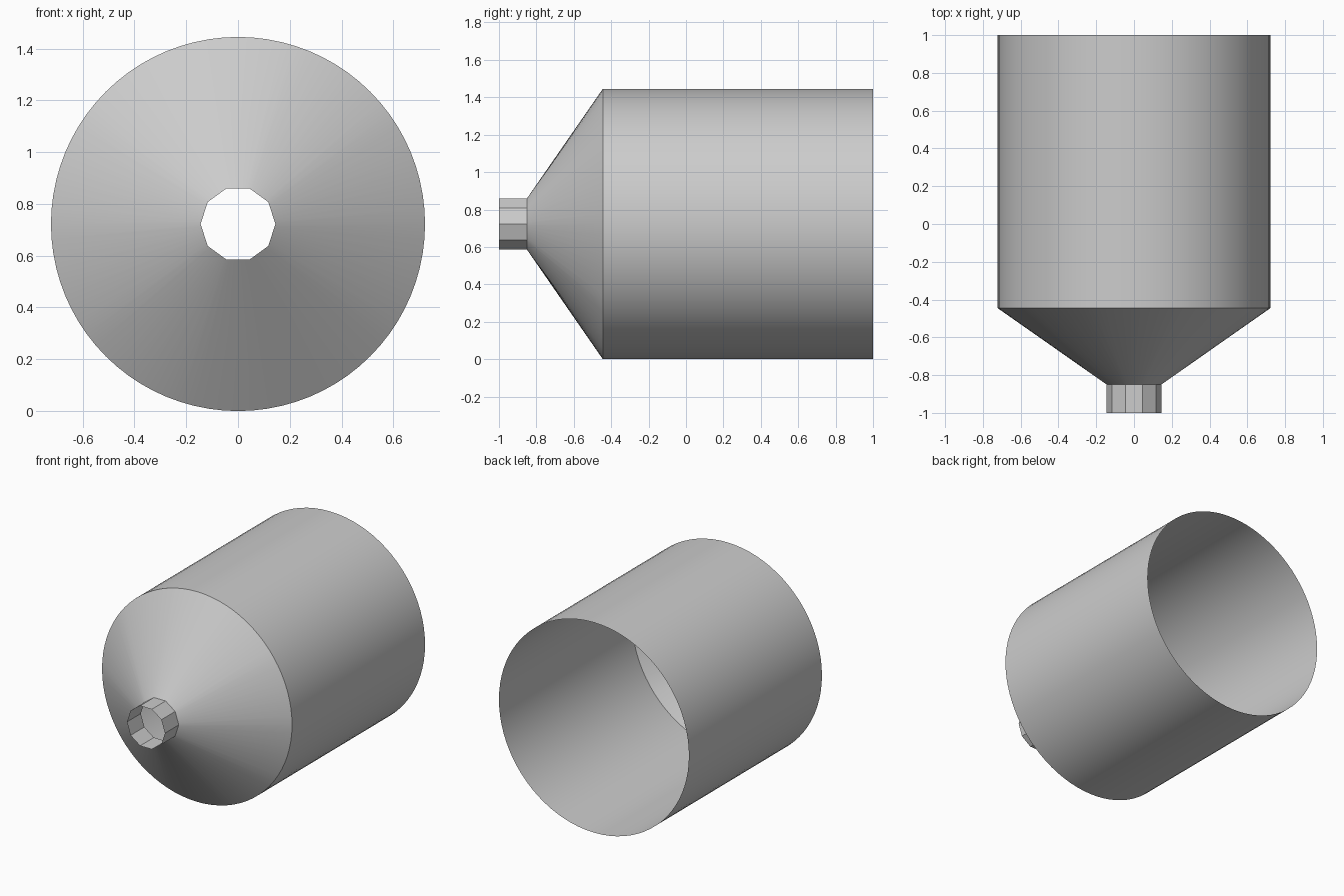
import bpy, math

if "Cube" in bpy.data.objects:
    bpy.data.objects.remove(bpy.data.objects["Cube"])

SIDES = 80          # round sections (multiple of the neck sides)
NECK_SIDES = 10
CZ = 0.7225         # height of the axis
R_BODY, R_NECK = 0.7225, 0.1445

grey = bpy.data.materials.new("light_grey")
grey.diffuse_color = (0.604, 0.604, 0.604, 1)
grey.use_nodes = True
grey.node_tree.nodes["Principled BSDF"].inputs["Base Color"].default_value = grey.diffuse_color


def circle_radius(a):
    return R_BODY


def neck_radius(a):
    # distance from the axis to the ten-sided neck outline at angle a
    half = math.pi / NECK_SIDES
    return R_NECK * math.cos(half) / math.cos(a % (2 * half) - half)


def tube(name, n, rings, smooth):
    """Open single-skin tube along y; rings = [(y, radius function), ...]"""
    verts, faces = [], []
    for y, rad in rings:
        for i in range(n):
            a = 2 * math.pi * i / n
            r = rad(a)
            verts.append((r * math.cos(a), y, CZ + r * math.sin(a)))
    for k in range(len(rings) - 1):
        for i in range(n):
            j = (i + 1) % n
            faces.append((k * n + i, k * n + j, (k + 1) * n + j, (k + 1) * n + i))
    me = bpy.data.meshes.new(name)
    me.from_pydata(verts, [], faces)
    me.materials.append(grey)
    me.polygons.foreach_set("use_smooth", [smooth] * len(faces))
    me.update()
    ob = bpy.data.objects.new(name, me)
    bpy.context.collection.objects.link(ob)
    return ob


# wide open cylinder
tube("body", SIDES, [(-0.445, circle_radius), (1.0, circle_radius)], True)
# funnel narrowing to the neck
tube("cone", SIDES, [(-0.85, neck_radius), (-0.445, circle_radius)], True)
# ten-sided open spout
tube("neck", NECK_SIDES, [(-1.0, neck_radius), (-0.85, neck_radius)], False)
